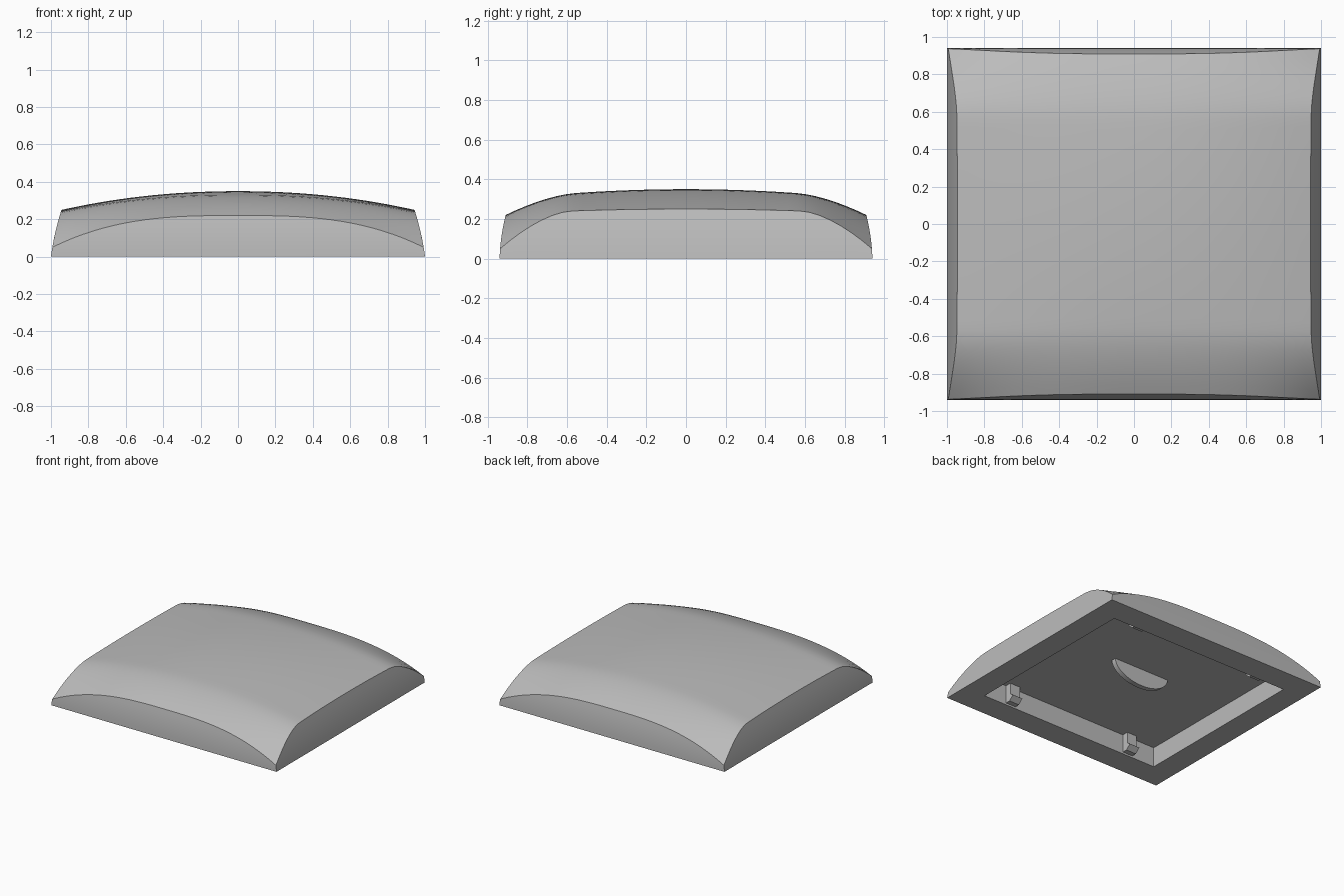
import bpy, bmesh, math

if "Cube" in bpy.data.objects:
    bpy.data.objects.remove(bpy.data.objects["Cube"])

grey = bpy.data.materials.new("plain grey")
grey.use_nodes = True
grey.diffuse_color = (0.5, 0.5, 0.5, 1)
grey.node_tree.nodes["Principled BSDF"].inputs["Base Color"].default_value = (0.5, 0.5, 0.5, 1)

N = 36            # divisions across the cap
CORNER = 0.05     # height of the rim at the corners
ROOF = 0.16       # ceiling of the hollow underside


def wall_x(z):
    return 1 - 0.13 * z - 0.38 * z * z


def wall_y(z):
    return 0.94 - 0.03 * z - 0.5 * z * z


def arch(v, peak, sag, drop):
    """Nearly flat middle that rolls over towards both ends."""
    v = abs(v)
    roll = max(0, (v - 0.62) / 0.38)
    return peak - sag * v * v - drop * roll ** 1.65


def top(u, v):
    ridge = arch(v, 0.35, 0.052, 0.078)
    side = arch(v, 0.25, 0.026, 0.174)
    return ridge - (ridge - side) * abs(u) ** (2.1 + 0.8 * v ** 4)


def finish(bm, name):
    bmesh.ops.recalc_face_normals(bm, faces=bm.faces)
    mesh = bpy.data.meshes.new(name)
    bm.to_mesh(mesh)
    bm.free()
    mesh.materials.append(grey)
    obj = bpy.data.objects.new(name, mesh)
    bpy.context.collection.objects.link(obj)
    bpy.ops.object.select_all(action="DESELECT")
    obj.select_set(True)
    bpy.context.view_layer.objects.active = obj
    bpy.ops.object.shade_smooth_by_angle(angle=math.radians(25))
    return obj


# Domed top
bm = bmesh.new()
par = [2 * i / N - 1 for i in range(N + 1)]
grid = [[bm.verts.new((u * wall_x(top(1, v)), v * wall_y(top(u, 1)), top(u, v)))
         for v in par] for u in par]
for i in range(N):
    for j in range(N):
        bm.faces.new((grid[i][j], grid[i + 1][j], grid[i + 1][j + 1], grid[i][j + 1]))

# Perimeter, counted once around
rim = ([(i, 0) for i in range(N)] + [(N, j) for j in range(N)]
       + [(N - i, N) for i in range(N)] + [(0, N - j) for j in range(N)])


def bridge(a, b):
    for k in range(len(a)):
        n = (k + 1) % len(a)
        bm.faces.new((a[k], b[k], b[n], a[n]))


# Curved side walls down to the base
ring = [grid[i][j] for i, j in rim]
ROWS = 6
for r in range(1, ROWS + 1):
    keep = 1 - r / ROWS
    lower = []
    for i, j in rim:
        u, v = par[i], par[j]
        z = top(u, v) * keep
        on_side = i in (0, N)
        on_end = j in (0, N)
        x = u * wall_x(z if on_side else CORNER * keep)
        y = v * wall_y(z if on_end else CORNER * keep)
        lower.append(bm.verts.new((x, y, z)))
    bridge(ring, lower)
    ring = lower

# Flat base border, hollow walls and ceiling
for z in (0, ROOF):
    inner = [bm.verts.new((par[i] * 0.81, par[j] * 0.74, z)) for i, j in rim]
    bridge(ring, inner)
    ring = inner
bm.faces.new(ring)
finish(bm, "cap_shell")

# Half-round tab hanging from the ceiling
bm = bmesh.new()
arc = [math.pi * k / 20 for k in range(21)]
outline = [bm.verts.new((0.25 * math.cos(a), 0.085, ROOF + 0.002 - 0.14 * math.sin(a))) for a in arc]
face = bm.faces.new(outline)
grown = bmesh.ops.extrude_face_region(bm, geom=[face])["geom"]
bmesh.ops.translate(bm, vec=(0, -0.04, 0),
                    verts=[g for g in grown if isinstance(g, bmesh.types.BMVert)])
finish(bm, "center_tab")

# Retaining clips along the front and back walls of the hollow
for end, side_y in (("front", -1), ("back", 1)):
    for side, side_x in (("left", 1), ("right", -1)):
        bm = bmesh.new()
        profile = [(0.745, ROOF), (0.69, ROOF), (0.69, 0.07), (0.66, 0.05), (0.7, 0.015), (0.745, 0.015)]
        face = bm.faces.new([bm.verts.new((side_x * 0.56 - 0.045, side_y * y, z)) for y, z in profile])
        grown = bmesh.ops.extrude_face_region(bm, geom=[face])["geom"]
        bmesh.ops.translate(bm, vec=(0.09, 0, 0),
                            verts=[g for g in grown if isinstance(g, bmesh.types.BMVert)])
        finish(bm, f"{end}_{side}_clip")
